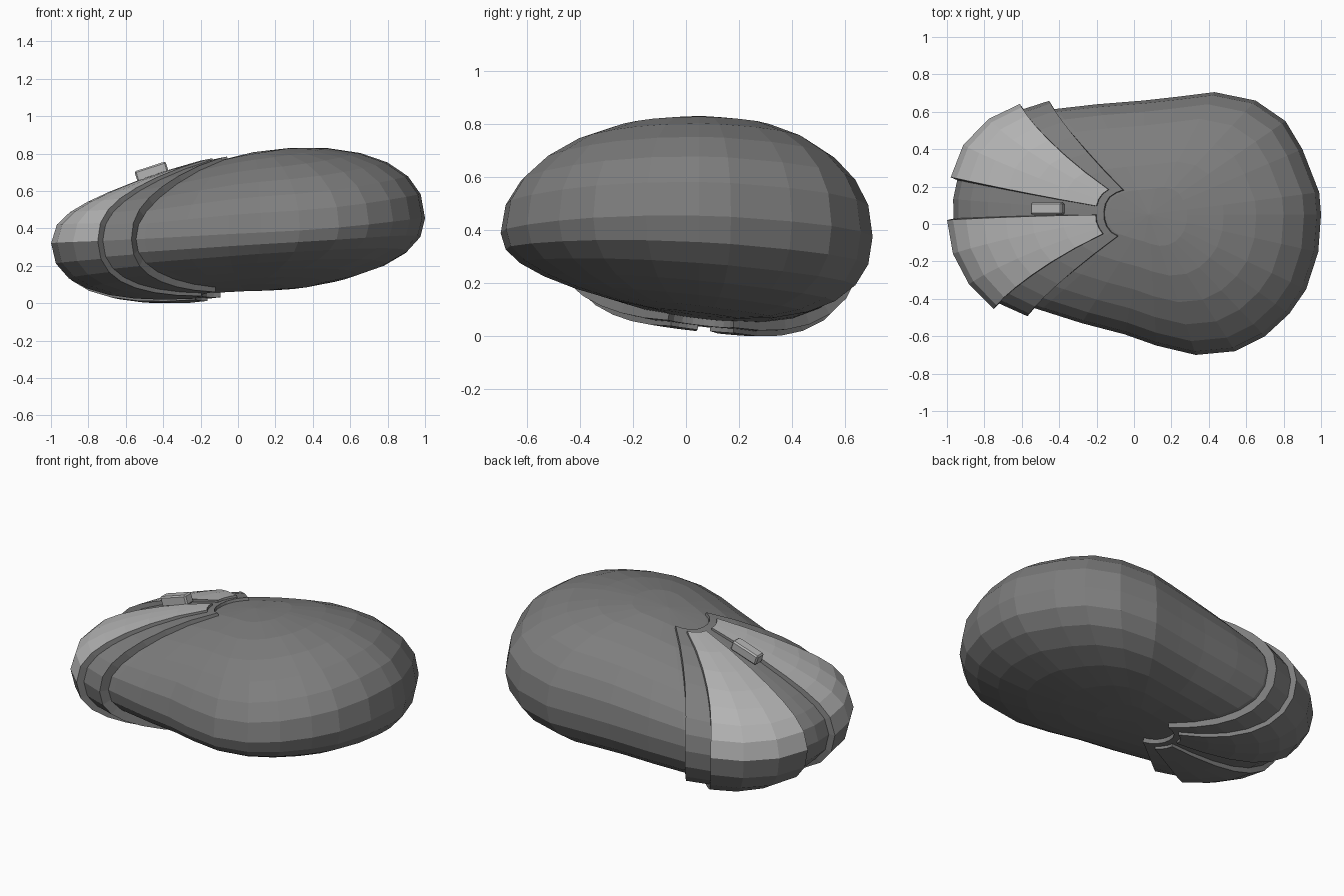
import bpy, bmesh, math
from mathutils import Vector, Matrix

if "Cube" in bpy.data.objects:
    bpy.data.objects.remove(bpy.data.objects["Cube"])

def material(name, c):
    m = bpy.data.materials.new(name)
    m.diffuse_color = (c, c, c, 1)
    m.use_nodes = True
    m.node_tree.nodes["Principled BSDF"].inputs["Base Color"].default_value = m.diffuse_color
    return m

dark = material("dark grey", 0.205)
light = material("light grey", 0.46)

# Widest outline of the body seen from the top, about its pole
PX, PY = 0.08, 0.05
OUTLINE = [(1, 0.05), (.99, .17), (.9, .4), (.81, .55), (.65, .66), (.43, .705), (.23, .68),
           (.05, .66), (-.2, .64), (-.42, .615), (-.6, .56), (-.76, .48), (-.86, .36),
           (-.905, .22), (-.92, .08), (-.91, -.08), (-.87, -.19), (-.8, -.3), (-.69, -.4),
           (-.5, -.46), (-.28, -.53), (-.05, -.59), (.12, -.65), (.33, -.7), (.54, -.68),
           (.7, -.6), (.83, -.48), (.92, -.35), (.985, -.15)]
TAU = 2 * math.pi
POLAR = [(math.atan2(y - PY, x - PX) % TAU, math.hypot(x - PX, y - PY)) for x, y in OUTLINE]
ANGLES = [a for a, r in POLAR]

def radius(a):
    a %= TAU
    pts = POLAR + [(POLAR[0][0] + TAU, POLAR[0][1])]
    for (a0, r0), (a1, r1) in zip(pts, pts[1:]):
        if a0 <= a <= a1:
            t = (a - a0) / (a1 - a0)
            # straight chord between neighbouring outline points
            return 1 / ((1 - t) / r0 + t / r1)
    return POLAR[0][1]

def surface(a, f):
    """Point on the body at azimuth a, f = 0 at top pole, pi at bottom pole."""
    s = max(0.0, math.sin(f))
    r = radius(a)
    ca, sa = math.cos(a), math.sin(a)
    x, y = s * r * ca, s * r * sa
    mid = 0.4 + 0.07 * (PX + r * ca) - 0.02 * r * sa - 0.06 * (r * sa) ** 2
    c = max(0.0, 1 - s ** 2.3) ** (1 / 2.3)
    shift = 0
    if f < math.pi / 2:
        pole = 0.845 + 0.18 * x - 0.1 * math.sqrt(x * x + 0.05) - 0.15 * y * y
    else:
        pole = 0.092 - 0.12 * y + (0.06 if x < 0 else 0.035) * x
        shift = -0.05 * (1 - s)
    return Vector((PX + x + shift, PY + y, mid + (pole - mid) * c))

def raised(a, f, d):
    """Body point pushed outward by d, thinning out towards the poles."""
    u = surface(a + .1, f) - surface(a - .1, f)
    v = surface(a, f + .08) - surface(a, f - .08)
    s = math.sin(f)
    taper = 1 if d < 0 else (0.1 + 0.9 * s if f < math.pi / 2 else 0.35 + 0.65 * s)
    return surface(a, f) + v.cross(u).normalized() * d * taper

def finish(name, bm, mats):
    bmesh.ops.recalc_face_normals(bm, faces=bm.faces)
    me = bpy.data.meshes.new(name)
    bm.to_mesh(me)
    bm.free()
    for m in mats:
        me.materials.append(m)
    ob = bpy.data.objects.new(name, me)
    bpy.context.collection.objects.link(ob)
    return ob

def body():
    bm = bmesh.new()
    n = 14
    rings = [[bm.verts.new(surface(a, math.pi * k / n)) for a in ANGLES] for k in range(1, n)]
    for k, (r0, r1) in enumerate(zip(rings, rings[1:])):
        for i in range(len(ANGLES)):
            j = (i + 1) % len(ANGLES)
            # left open where the nose band covers it
            if 2 <= k <= n - 5 and math.radians(140) < ANGLES[i] and ANGLES[j] < math.radians(212) \
                    and j > i:
                continue
            bm.faces.new((r0[i], r0[j], r1[j], r1[i]))
    for ring, f in ((rings[0], 0), (rings[-1], math.pi)):
        p = bm.verts.new(surface(0, f))
        for i in range(len(ANGLES)):
            bm.faces.new((p, ring[i], ring[(i + 1) % len(ANGLES)]))
    return finish("body", bm, [dark])

def panel(name, a0, a1, f0, f1, d, cols, pinch, flare, two_tone=False):
    """Curved raised shell wrapped over the nose from top to bottom, with side walls."""
    bm = bmesh.new()
    rows = 14
    grids = []
    for off, extra in ((d, 0), (-0.01, flare)):
        grid = []
        for k in range(rows + 1):
            f = f0 + (f1 - f0) * k / rows
            w = 1 - pinch * (1 - math.sin(f))
            row = []
            for i in range(cols + 1):
                a = a0 - extra + (a1 - a0 + 2 * extra) * i / cols
                row.append(bm.verts.new(raised(math.radians(175 + (a - 175) * w), f, off)))
            grid.append(row)
        grids.append(grid)
    o, n = grids
    for k in range(rows):
        for i in range(cols):
            q = bm.faces.new((o[k][i], o[k][i + 1], o[k + 1][i + 1], o[k + 1][i]))
            # light upper half, dark underside
            q.material_index = 1 if two_tone and k < rows // 2 else 0
        for i in (0, cols):
            bm.faces.new((o[k][i], o[k + 1][i], n[k + 1][i], n[k][i]))
    for i in range(cols):
        for k in (0, rows):
            bm.faces.new((o[k][i], o[k][i + 1], n[k][i + 1], n[k][i]))
    return finish(name, bm, [dark, light])

def wheel():
    bm = bmesh.new()
    bmesh.ops.create_cube(bm, size=1, matrix=Matrix.Translation((-.462, .082, .718))
                          @ Matrix.Rotation(math.radians(-18), 4, 'Y')
                          @ Matrix.Diagonal((.175, .065, .06, 1)))
    bmesh.ops.bevel(bm, geom=bm.edges[:], offset=.008, segments=1, affect='EDGES')
    return finish("scroll_wheel", bm, [light])

parts = [
    body(),
    panel("nose_band", 133, 218, .24, math.pi - .24, .05, 8, .1, .6),
    panel("left_button", 181.5, 209, .28, math.pi - .28, .08, 3, .25, 1),
    panel("right_button", 142, 169.5, .28, math.pi - .28, .08, 3, .25, 1),
    wheel(),
]
# Light upper half on both buttons
for ob in parts[2:4]:
    for p in ob.data.polygons:
        if len({round(c, 3) for c in p.center}) and p.index % 5 < 3 and p.index < 35:
            p.material_index = 1

# Rest the model on the ground
low = min(v.co.z for ob in parts for v in ob.data.vertices)
for ob in parts:
    ob.data.transform(Matrix.Translation((0, 0, -low)))
